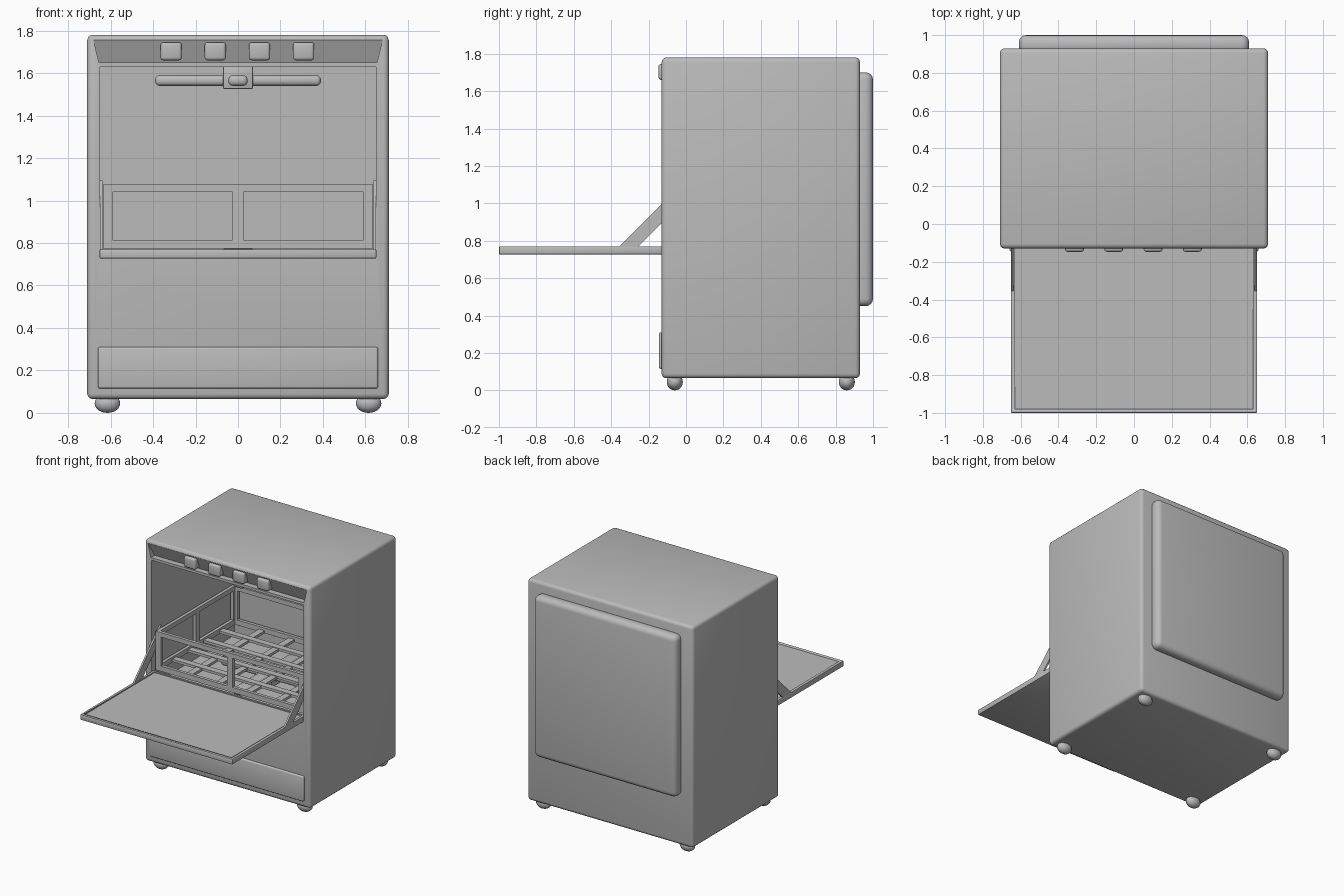
import bpy
import bmesh
import math
from mathutils import Matrix, Vector

cube = bpy.data.objects.get("Cube")
if cube:
    bpy.data.objects.remove(cube, do_unlink=True)

# One grey enamel for everything
GREY = (0.5, 0.5, 0.5, 1)
grey = bpy.data.materials.new("grey_enamel")
grey.use_nodes = True
grey.diffuse_color = GREY
grey.node_tree.nodes["Principled BSDF"].inputs["Base Color"].default_value = GREY


def activate(ob):
    bpy.ops.object.select_all(action='DESELECT')
    ob.select_set(True)
    bpy.context.view_layer.objects.active = ob


def add_box(bm, x, y, z):
    """Add a box spanning the (low, high) pairs x, y and z."""
    spans = (x, y, z)
    centre = Vector([(a + b) / 2 for a, b in spans])
    size = [b - a for a, b in spans]
    bmesh.ops.create_cube(bm, size=1, matrix=Matrix.Translation(centre) @ Matrix.Diagonal((*size, 1)))


def finish(name, bm, bevel=0, segments=3, smooth=True):
    mesh = bpy.data.meshes.new(name)
    bmesh.ops.recalc_face_normals(bm, faces=bm.faces)
    bm.to_mesh(mesh)
    bm.free()
    mesh.materials.append(grey)
    ob = bpy.data.objects.new(name, mesh)
    bpy.context.collection.objects.link(ob)
    activate(ob)
    if bevel:
        mod = ob.modifiers.new("bevel", 'BEVEL')
        mod.width, mod.segments = bevel, segments
        bpy.ops.object.modifier_apply(modifier=mod.name)
    if smooth:
        bpy.ops.object.shade_smooth_by_angle(angle=math.radians(40))
    return ob


def box(name, x, y, z, bevel=0, segments=3):
    bm = bmesh.new()
    add_box(bm, x, y, z)
    return finish(name, bm, bevel, segments)


def cut(ob, cutter):
    activate(ob)
    mod = ob.modifiers.new("cut", 'BOOLEAN')
    mod.operation, mod.solver, mod.object = 'DIFFERENCE', 'EXACT', cutter
    bpy.ops.object.modifier_apply(modifier=mod.name)
    bpy.data.objects.remove(cutter, do_unlink=True)


def prism(name, sections):
    """Loft between two matching polygons and cap both ends."""
    bm = bmesh.new()
    a, b = [[bm.verts.new(p) for p in s] for s in sections]
    bm.faces.new(a)
    bm.faces.new(b)
    for i in range(len(a)):
        j = (i + 1) % len(a)
        bm.faces.new((a[i], a[j], b[j], b[i]))
    return finish(name, bm, smooth=False)


# Cabinet, hollowed for the wash chamber, with a sunken sump floor
FRONT, BACK = -0.13, 0.93
cabinet = box("cabinet", (-0.71, 0.71), (FRONT, BACK), (0.065, 1.78), 0.025)
cut(cabinet, box("chamber_cutter", (-0.65, 0.65), (-0.3, 0.88), (0.755, 1.63)))
cut(cabinet, box("sump_cutter", (-0.64, 0.64), (-0.1, 0.87), (0.67, 0.8)))

# Sloped control recess, deeper at its lower edge
ends = []
for s in (-1, 1):
    ends.append([(s * 0.68, FRONT, 1.755), (s * 0.655, -0.085, 1.65),
                 (s * 0.655, -0.2, 1.65), (s * 0.68, -0.2, 1.755)])
cut(cabinet, prism("control_cutter", ends))
activate(cabinet)
bpy.ops.object.shade_smooth_by_angle(angle=math.radians(40))

# Control buttons
for i in range(4):
    x = -0.315 + 0.208 * i
    box(f"button_{i + 1}", (x - 0.05, x + 0.05), (-0.147, -0.08), (1.66, 1.745), 0.014)

# Kick panel on the front, service panel on the back
box("kick_panel", (-0.66, 0.66), (-0.145, -0.1), (0.115, 0.31), 0.01)
box("back_panel", (-0.61, 0.61), (0.9, 1.0), (0.45, 1.7), 0.04, 4)

# Domed feet
for side, x in (("right", -0.615), ("left", 0.615)):
    for end, y in (("front", -0.06), ("back", 0.86)):
        bm = bmesh.new()
        bmesh.ops.create_uvsphere(bm, u_segments=24, v_segments=12, radius=1,
                                  matrix=Matrix.Translation((x, y, 0.045)) @ Matrix.Diagonal((0.06, 0.043, 0.045, 1)))
        finish(f"{end}_{side}_foot", bm)

# Open door with a shallow inner tray
door = box("door", (-0.652, 0.652), (-1.0, -0.1), (0.727, 0.77), 0.006, 2)
cut(door, box("door_cutter", (-0.63, 0.63), (-0.98, -0.12), (0.762, 0.9)))

# Diagonal door braces
for side, s in (("right", -1), ("left", 1)):
    profile = [(-0.36, 0.765), (-0.26, 0.765), (0.02, 1.045), (-0.03, 1.095)]
    prism(f"{side}_door_brace", [[(s * x, y, z) for y, z in profile] for x in (0.638, 0.651)])

# Basket: four two-window frames and a slatted floor
bm = bmesh.new()
BX, BY0, BY1 = 0.635, -0.1, 0.86
LOW, HIGH, T = 0.775, 1.075, 0.025
for y in (BY0, BY1 - T):
    span = (y, y + T)
    add_box(bm, (-BX, BX), span, (HIGH - 0.035, HIGH))
    add_box(bm, (-BX, BX), span, (LOW, LOW + 0.04))
    for x, w in ((-BX + 0.0225, 0.045), (0, 0.05), (BX - 0.0225, 0.045)):
        add_box(bm, (x - w / 2, x + w / 2), span, (LOW, HIGH))
for x in (-BX, BX - T):
    span = (x, x + T)
    add_box(bm, span, (BY0, BY1), (HIGH - 0.035, HIGH))
    add_box(bm, span, (BY0, BY1), (LOW, LOW + 0.04))
    for y in (BY0 + 0.0225, (BY0 + BY1) / 2, BY1 - 0.0225):
        add_box(bm, span, (y - 0.0225, y + 0.0225), (LOW, HIGH))
for i in range(1, 5):
    x = -BX + 2 * BX * i / 5
    add_box(bm, (x - 0.025, x + 0.025), (BY0, BY1), (LOW, LOW + 0.02))
for i in range(1, 5):
    y = BY0 + (BY1 - BY0) * i / 5
    add_box(bm, (-BX, BX), (y - 0.025, y + 0.025), (LOW + 0.005, LOW + 0.025))
finish("dish_basket", bm, smooth=False)

# Crossed spray arms above and below the basket
MID = 0.38
for name, arm, hub in (("upper", (1.54, 1.59), (1.525, 1.635)),
                       ("lower", (0.71, 0.76), (0.665, 0.774))):
    box(f"{name}_spray_hub", (-0.07, 0.07), (MID - 0.07, MID + 0.07), hub, 0.006, 2)
    box(f"{name}_spray_arm_wide", (-0.39, 0.39), (MID - 0.045, MID + 0.045), arm, 0.02)
    box(f"{name}_spray_arm_deep", (-0.045, 0.045), (MID - 0.39, MID + 0.39), arm, 0.02)
